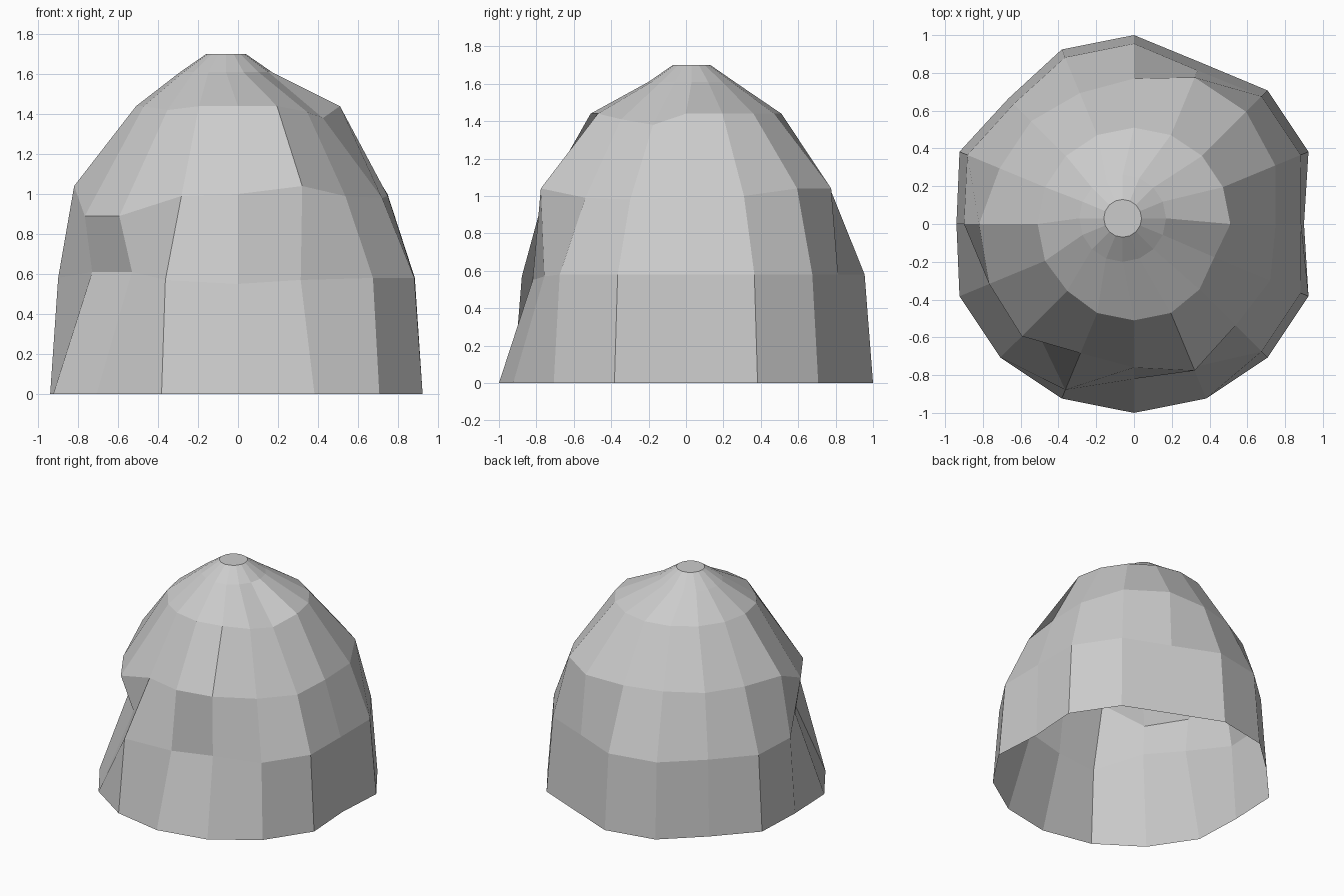
import bpy
import bmesh
from math import cos, sin, tau

default_cube = bpy.data.objects.get("Cube")
if default_cube:
    bpy.data.objects.remove(default_cube, do_unlink=True)

SIDES = 16

# One plain grey for the whole shell
stone = bpy.data.materials.new("stone_grey")
stone.use_nodes = True
grey = (0.6, 0.6, 0.6, 1)
stone.diffuse_color = grey
shader = next(n for n in stone.node_tree.nodes if n.type == "BSDF_PRINCIPLED")
shader.inputs["Base Color"].default_value = grey


def add_ring(bm, radius, height, centre=(0, 0), dents=None):
    """Ring of vertices; dents maps a side number to (radius, height)."""
    dents = dents or {}
    ring = []
    for side in range(SIDES):
        angle = tau * side / SIDES
        r, z = dents.get(side, (radius, height))
        ring.append(bm.verts.new((centre[0] + r * cos(angle),
                                  centre[1] + r * sin(angle), z)))
    return ring


def bridge(bm, lower, upper):
    """Join two rings with a band of four-sided faces."""
    for i in range(SIDES):
        j = (i + 1) % SIDES
        bm.faces.new((lower[i], lower[j], upper[j], upper[i]))


bm = bmesh.new()

# Open foot of the shell
foot = add_ring(bm, 1, 0, dents={
    0: (.9, 0), 3: (.925, 0), 6: (.94, 0), 8: (.94, 0)})

# Lower wall, with the hollow at the front right
lower_wall = add_ring(bm, .955, .58, dents={
    0: (.885, .58), 3: (.88, .58), 6: (.9, .58), 8: (.9, .58),
    9: (.79, .61), 10: (.75, .61), 11: (.95, .57),
    12: (.82, .55), 13: (.82, .57)})

# Shoulder, overhanging the hollow
shoulder = add_ring(bm, .77, 1.04, dents={
    0: (.75, .99), 1: (.81, 1), 2: (.84, 1.04), 3: (.84, 1.04),
    5: (.75, 1.04), 8: (.82, 1.04), 9: (.83, .89), 10: (.84, .89),
    11: (.74, .99), 12: (.76, 1), 13: (.84, 1.04),
    14: (.76, .99), 15: (.78, .98)})

# Crown, leaning slightly at the top
crown = add_ring(bm, .51, 1.44, dents={
    10: (.5, 1.42), 14: (.49, 1.41), 15: (.46, 1.38)})
neck = add_ring(bm, .23, 1.61, centre=(-.06, .03))
tip = add_ring(bm, .1, 1.7, centre=(-.06, .03))

rings = [foot, lower_wall, shoulder, crown, neck, tip]
for below, above in zip(rings, rings[1:]):
    bridge(bm, below, above)

# Flat cap closing the tip
bm.faces.new(tip)

mesh = bpy.data.meshes.new("dome_shell")
bm.to_mesh(mesh)
bm.free()
mesh.materials.append(stone)
dome = bpy.data.objects.new("dome_shell", mesh)
bpy.context.collection.objects.link(dome)
